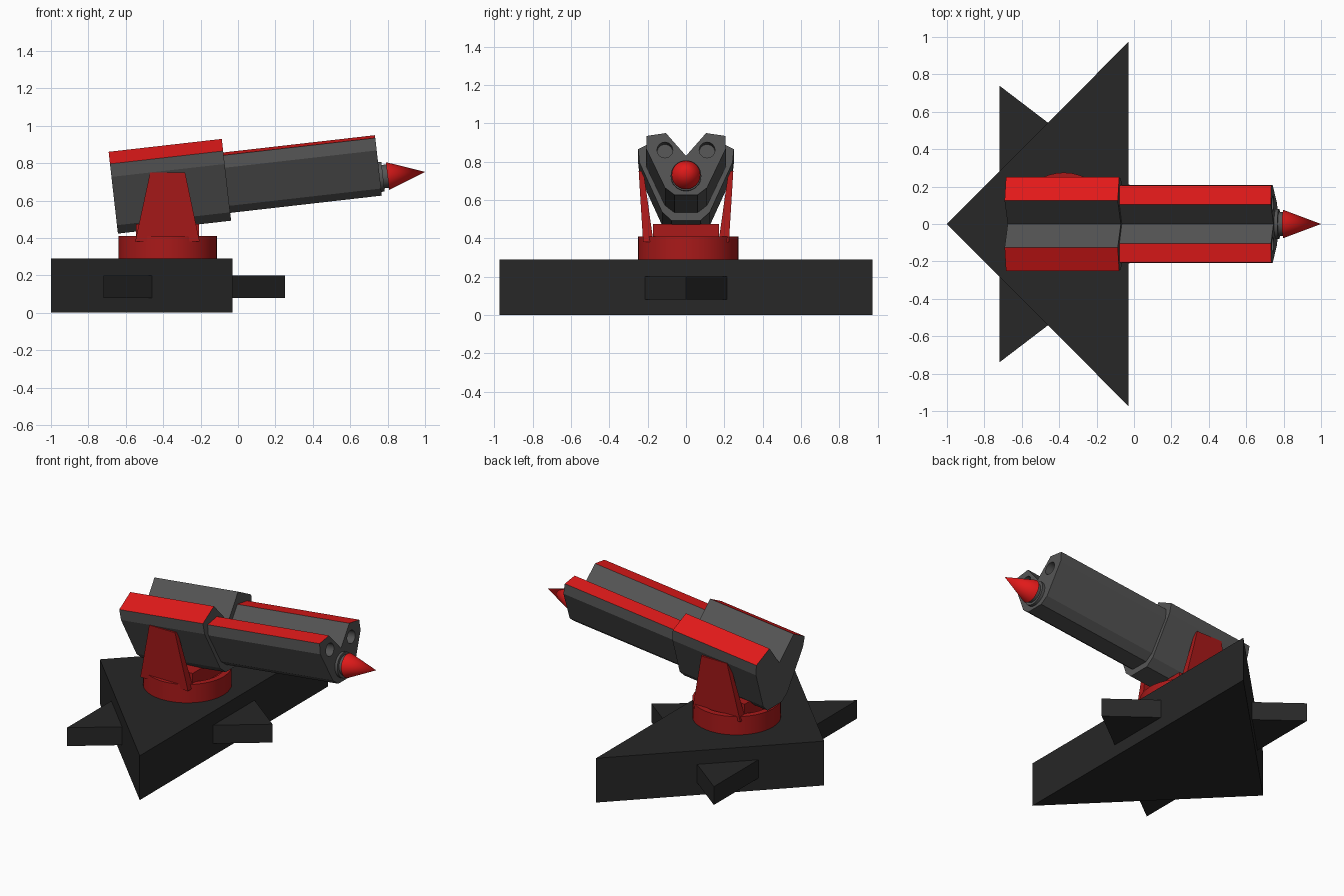
import bpy, bmesh, math
from mathutils import Matrix, Vector

if "Cube" in bpy.data.objects:
    bpy.data.objects.remove(bpy.data.objects["Cube"])


def material(name, rgb):
    m = bpy.data.materials.new(name)
    m.diffuse_color = (*rgb, 1)
    m.use_nodes = True
    m.node_tree.nodes["Principled BSDF"].inputs["Base Color"].default_value = m.diffuse_color
    return m


BLACK = material("black_paint", (0.02, 0.02, 0.02))
GREY = material("gun_grey", (0.09, 0.09, 0.09))
RED = material("bright_red", (0.75, 0.01, 0.01))
DARK_RED = material("deep_red", (0.4, 0.01, 0.01))

# Tilted gun frame: local x runs along the barrel, local z is up
GUN = Matrix.Translation((-0.375, 0, 0.65)) @ Matrix.Rotation(math.radians(-6.5), 4, 'Y')


def finish(name, bm, mats, matrix=Matrix(), smooth=False):
    bmesh.ops.transform(bm, matrix=matrix, verts=bm.verts)
    bmesh.ops.recalc_face_normals(bm, faces=bm.faces)
    me = bpy.data.meshes.new(name)
    bm.to_mesh(me)
    bm.free()
    for m in mats:
        me.materials.append(m)
    ob = bpy.data.objects.new(name, me)
    bpy.context.collection.objects.link(ob)
    if smooth:
        bpy.ops.object.select_all(action='DESELECT')
        ob.select_set(True)
        bpy.context.view_layer.objects.active = ob
        bpy.ops.object.shade_smooth_by_angle(angle=math.radians(35))
    return ob


def prism(name, start, end, mats, matrix=Matrix(), red_edges=()):
    """Solid between two matching polygons; chosen side faces get material 1."""
    bm = bmesh.new()
    a = [bm.verts.new(p) for p in start]
    b = [bm.verts.new(p) for p in end]
    n = len(a)
    bm.faces.new(a)
    bm.faces.new(b[::-1])
    for i in range(n):
        j = (i + 1) % n
        f = bm.faces.new((a[i], b[i], b[j], a[j]))
        f.material_index = 1 if i in red_edges else 0
    return finish(name, bm, mats, matrix)


def plate(name, pts, z0, z1, mat):
    return prism(name, [(x, y, z0) for x, y in pts], [(x, y, z1) for x, y in pts], [mat])


def lathe(name, profile, mat, matrix, segs=32):
    """Spin (radius, height) points about z; radius 0 closes the ends."""
    bm = bmesh.new()
    vs = [bm.verts.new((r, 0, z)) for r, z in profile]
    es = [bm.edges.new(p) for p in zip(vs, vs[1:])]
    bmesh.ops.spin(bm, geom=vs + es, cent=(0, 0, 0), axis=(0, 0, 1),
                   angle=math.tau, steps=segs, use_duplicate=False)
    bmesh.ops.remove_doubles(bm, verts=bm.verts, dist=1e-5)
    return finish(name, bm, [mat], matrix, True)


def notched_body(name, half, u0, u1):
    """Mirrored V-notched section swept along the barrel, red on the top ridges."""
    sec = half + [(-y, w) for y, w in half[:0:-1]]
    n = len(sec)
    return prism(name, [(u0, y, w) for y, w in sec], [(u1, y, w) for y, w in sec],
                 [GREY, RED], GUN, (1, n - 2))


# Base: two crossed triangular slabs
plate("base_triangle", [(-1, 0), (-0.03, -0.973), (-0.03, 0.973)], 0, 0.29, BLACK)
plate("cross_triangle", [(0.25, 0), (-0.72, 0.74), (-0.72, -0.74)], 0.08, 0.2, BLACK)

# Turntable ring with a shallow recess
lathe("turntable", [(0, 0.28), (0.263, 0.28), (0.263, 0.41), (0.225, 0.41), (0.225, 0.37), (0, 0.37)],
      DARK_RED, Matrix.Translation((-0.375, 0.012, 0)), 40)

# Yoke: saddle block and two tapering arms
plate("yoke_saddle", [(-0.545, -0.172), (-0.208, -0.172), (-0.208, 0.172), (-0.545, 0.172)],
      0.37, 0.475, DARK_RED)
for side, label in ((-1, "front"), (1, "back")):
    low = [(-0.55, 0.17), (-0.205, 0.17), (-0.205, 0.224), (-0.55, 0.224)]
    top = [(-0.47, 0.222), (-0.283, 0.222), (-0.283, 0.247), (-0.47, 0.247)]
    prism("yoke_arm_" + label, [(x, side * y, 0.38) for x, y in low],
          [(x, side * y, 0.75) for x, y in top], [DARK_RED])

# Gun housing and barrel
notched_body("gun_housing", [(0, 0.1), (0.125, 0.245), (0.25, 0.18), (0.243, 0.11),
                             (0.125, -0.15), (0.075, -0.195)], -0.291, 0.318)
barrel = notched_body("gun_barrel", [(0, 0.052), (0.105, 0.172), (0.205, 0.157), (0.208, 0.09),
                                     (0.11, -0.115), (0.06, -0.153)], 0.3, 1.134)

# Two muzzle holes cut into the barrel end
ALONG = Matrix.Rotation(math.pi / 2, 4, 'Y')
for y in (-0.11, 0.11):
    cutter = lathe("muzzle_cutter", [(0, 1.03), (0.041, 1.03), (0.041, 1.2), (0, 1.2)], GREY,
                   GUN @ Matrix.Translation((0, y, 0.083)) @ ALONG, 24)
    mod = barrel.modifiers.new("muzzle_hole", 'BOOLEAN')
    mod.operation = 'DIFFERENCE'
    mod.solver = 'EXACT'
    mod.object = cutter
    bpy.context.view_layer.objects.active = barrel
    bpy.ops.object.modifier_apply(modifier=mod.name)
    bpy.data.objects.remove(cutter)

# Stepped collar and pointed tip
NOSE = GUN @ Matrix.Translation((0, 0, -0.053)) @ ALONG
lathe("tip_collar", [(0, 1.12), (0.08, 1.12), (0.08, 1.152), (0.063, 1.152), (0.063, 1.18), (0, 1.18)],
      GREY, NOSE)
lathe("pointed_tip", [(0, 1.176), (0.075, 1.176), (0, 1.378)], RED, NOSE)
